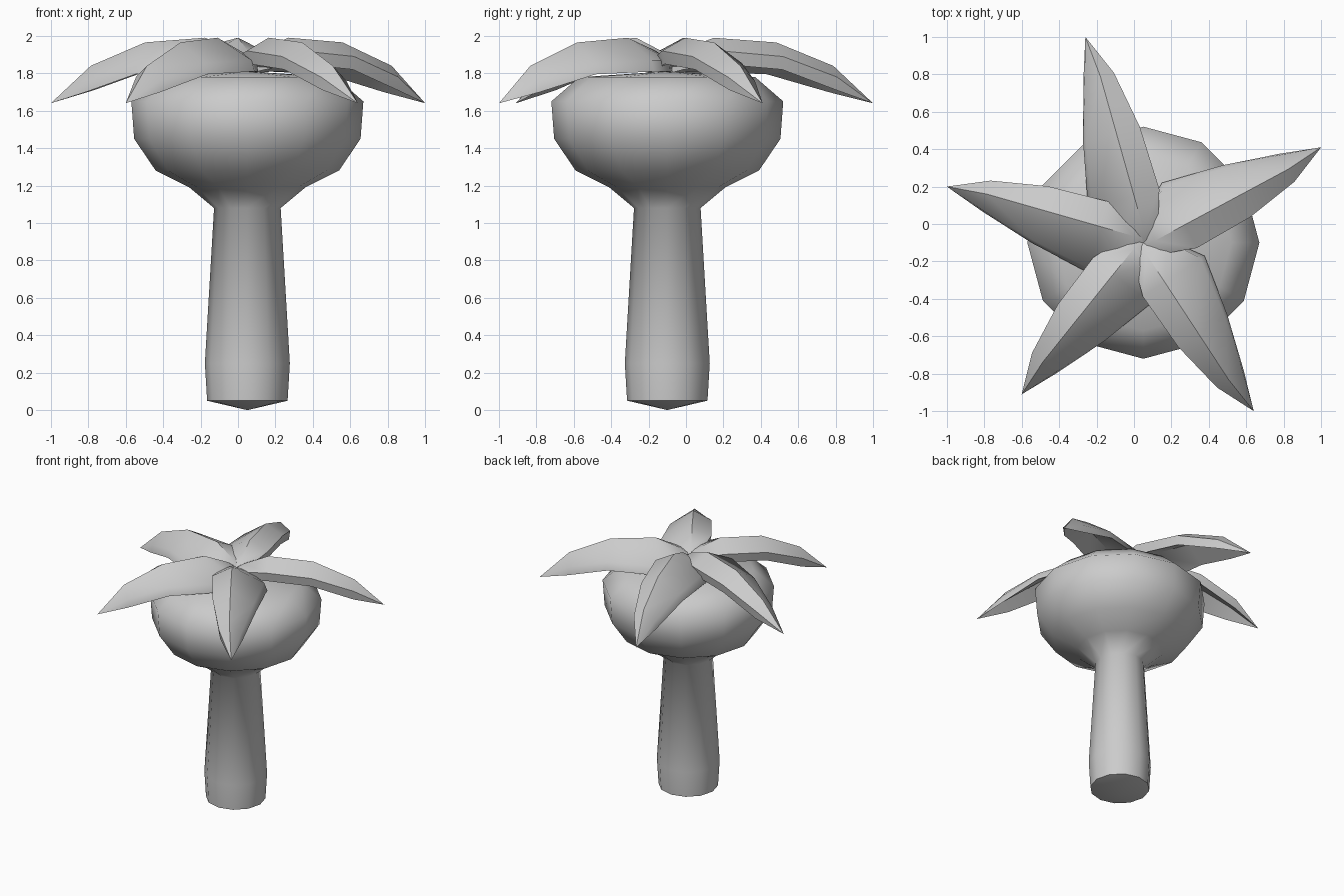
import bpy, bmesh, math

if "Cube" in bpy.data.objects:
    bpy.data.objects.remove(bpy.data.objects["Cube"])

CX, CY = 0.05, -0.10   # axis of the stem and fruit


def finish(name, bm, angle):
    bmesh.ops.recalc_face_normals(bm, faces=bm.faces[:])
    me = bpy.data.meshes.new(name)
    bm.to_mesh(me)
    bm.free()
    me.shade_smooth()
    me.set_sharp_from_angle(angle=math.radians(angle))
    ob = bpy.data.objects.new(name, me)
    bpy.context.collection.objects.link(ob)
    return ob


def lathe(name, profile, sides, angle):
    """Revolve (radius, z) pairs; first and last are poles on the axis."""
    bm = bmesh.new()
    bottom = bm.verts.new((CX, CY, profile[0][1]))
    top = bm.verts.new((CX, CY, profile[-1][1]))
    rings = [[bm.verts.new((CX + r * math.cos(math.tau * i / sides),
                            CY + r * math.sin(math.tau * i / sides), z))
              for i in range(sides)] for r, z in profile[1:-1]]
    for i in range(sides):
        j = (i + 1) % sides
        bm.faces.new((bottom, rings[0][j], rings[0][i]))
        bm.faces.new((top, rings[-1][i], rings[-1][j]))
        for a, b in zip(rings, rings[1:]):
            bm.faces.new((a[i], a[j], b[j], b[i]))
    return finish(name, bm, angle)


# Stem flaring into the round head
lathe("stem_and_head",
      [(0, 0.0), (0.215, 0.05), (0.227, 0.25), (0.178, 1.08), (0.31, 1.19),
       (0.49, 1.28), (0.605, 1.45), (0.62, 1.65), (0.47, 1.78), (0, 1.81)],
      12, 55)

# Leaf stations: distance out, left width, right width, ridge z, left z, right z
STATIONS = [
    (0.00, 0.05, 0.04, 1.88, 1.86, 1.87),
    (0.06, 0.12, 0.10, 1.92, 1.87, 1.89),
    (0.24, 0.235, 0.16, 1.99, 1.87, 1.92),
    (0.57, 0.165, 0.15, 1.965, 1.855, 1.89),
    (0.87, 0.075, 0.095, 1.84, 1.76, 1.78),
]


def leaf(name, tip_x, tip_y):
    """Thick arched leaf from the crown centre to its drooping tip."""
    dx, dy = tip_x - CX, tip_y - CY
    length = math.hypot(dx, dy)
    ux, uy = dx / length, dy / length
    bm = bmesh.new()

    def vert(u, v, z):
        u *= length / 1.085
        return bm.verts.new((CX + ux * u - uy * v, CY + uy * u + ux * v, z))

    rings = []
    for u, lw, rw, zm, zl, zr in STATIONS:
        rings.append([vert(u, lw * 0.9, zl), vert(u, -0.02, zm), vert(u, -rw, zr),
                      vert(u, -rw * 0.9, zr - 0.07), vert(u, 0, zm - 0.08),
                      vert(u, lw, zl - 0.06)])
    tip = vert(1.085, 0, 1.64)
    for a, b in zip(rings, rings[1:]):
        for i in range(6):
            j = (i + 1) % 6
            bm.faces.new((a[i], a[j], b[j], b[i]))
    for i in range(6):
        bm.faces.new((rings[-1][i], rings[-1][(i + 1) % 6], tip))
    bm.faces.new(rings[0])
    return finish(name, bm, 45)


# Five leaves spread around the crown
TIPS = [(1.0, 0.41), (-0.26, 1.0), (-1.0, 0.20), (-0.60, -0.91), (0.64, -1.0)]
for n, (x, y) in enumerate(TIPS, 1):
    leaf(f"leaf_{n}", x, y)
